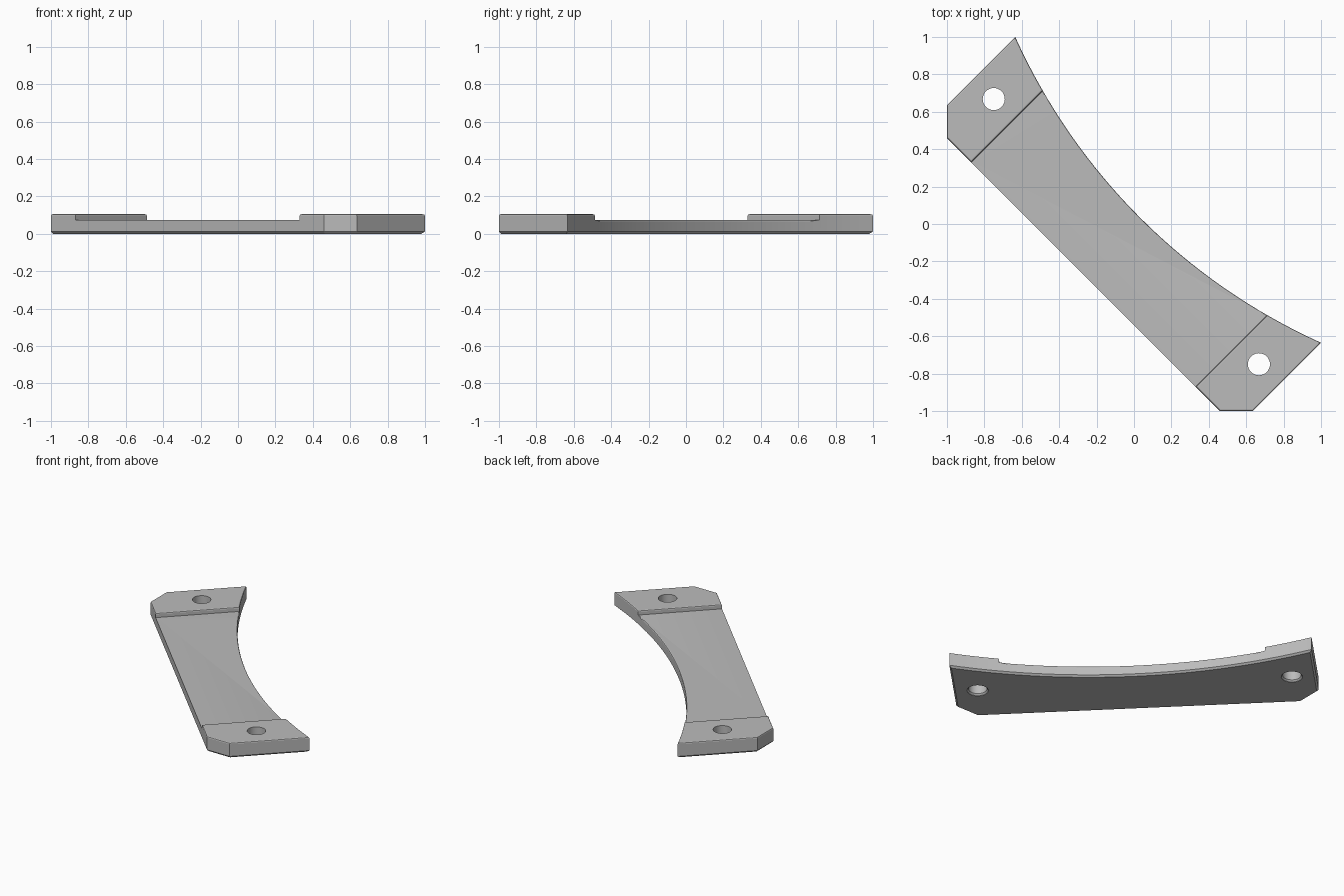
import bpy, bmesh, math
from mathutils import Vector

cube = bpy.data.objects.get("Cube")
if cube:
    bpy.data.objects.remove(cube, do_unlink=True)

HEIGHT, MID = 0.105, 0.075        # raised pads, thinner middle
END, STEP, BACK = 1.156, 0.8485, -0.382
DIP, RADIUS = 0.047, 3.27         # concave edge
R2 = math.sqrt(2)


def place(u, v, z):
    """Bracket axes (u along its length, v across) to the diagonal layout."""
    return Vector(((u + v) / R2, (v - u) / R2, z))


def loft(name, rings):
    """Closed solid from matching rings of (u, v), each at a height."""
    bm = bmesh.new()
    rows = [[bm.verts.new(place(u, v, z)) for u, v in ring] for ring, z in rings]
    for low, high in zip(rows, rows[1:]):
        n = len(low)
        for i in range(n):
            j = (i + 1) % n
            bm.faces.new((low[i], low[j], high[j], high[i]))
    bm.faces.new(rows[0][::-1])
    bm.faces.new(rows[-1])
    bmesh.ops.recalc_face_normals(bm, faces=bm.faces)
    mesh = bpy.data.meshes.new(name)
    bm.to_mesh(mesh)
    bm.free()
    obj = bpy.data.objects.new(name, mesh)
    bpy.context.collection.objects.link(obj)
    return obj


def cut(obj, cutter):
    """Subtract the cutter for good and remove it."""
    cutter.hide_render = True
    mod = obj.modifiers.new("cut", 'BOOLEAN')
    mod.operation, mod.solver, mod.object = 'DIFFERENCE', 'EXACT', cutter
    deps = bpy.context.evaluated_depsgraph_get()
    mesh = bpy.data.meshes.new_from_object(obj.evaluated_get(deps))
    obj.modifiers.clear()
    obj.data = mesh
    bpy.data.objects.remove(cutter, do_unlink=True)


def circle(u, v, r, n=32):
    return [(u + r * math.cos(math.tau * i / n), v + r * math.sin(math.tau * i / n))
            for i in range(n)]


# Plate outline: straight back, clipped corners, concave front arc
arc = []
for i in range(33):
    u = END - 2 * END * i / 32
    arc.append((u, DIP + RADIUS - math.sqrt(RADIUS ** 2 - u ** 2)))
outline = [(-END, -0.258), (-1.032, BACK), (1.032, BACK), (END, -0.258)] + arc
bracket = loft("bracket_plate", [(outline, 0), (outline, HEIGHT)])

# Lowered middle between the two end pads
box = [(-STEP, -1), (STEP, -1), (STEP, 1), (-STEP, 1)]
cut(bracket, loft("middle_cutter", [(box, MID), (box, 0.3)]))

# Eased rims: flat chamfer below, rounded above and along the steps
bm = bmesh.new()
bm.from_mesh(bracket.data)
for size, segments, below in ((0.012, 1, True), (0.008, 2, False)):
    edges = []
    for e in bm.edges:
        a, b = (v.co.z for v in e.verts)
        level = abs(a - b) < 1e-4
        in_range = a < 1e-4 if below else a > MID - 1e-3
        if level and in_range and e.calc_face_angle(0) > 0.8:
            edges.append(e)
    bmesh.ops.bevel(bm, geom=edges, offset=size, segments=segments,
                    profile=0.5, affect='EDGES', clamp_overlap=False)
bmesh.ops.recalc_face_normals(bm, faces=bm.faces)
bm.to_mesh(bracket.data)
bm.free()

# Bolt holes, chamfered underneath
for side in (-1, 1):
    u, v = side * 1.0025, -0.058
    wide, narrow = circle(u, v, 0.068), circle(u, v, 0.059)
    cut(bracket, loft("hole_cutter", [(wide, -0.05), (wide, 0.002),
                                      (narrow, 0.012), (narrow, 0.2)]))

# Single grey finish
grey = bpy.data.materials.new("plain_grey")
grey.use_nodes = True
colour = (0.5, 0.5, 0.5, 1)
grey.diffuse_color = colour
grey.node_tree.nodes["Principled BSDF"].inputs["Base Color"].default_value = colour
bracket.data.materials.clear()
bracket.data.materials.append(grey)

bpy.ops.object.select_all(action='DESELECT')
bracket.select_set(True)
bpy.context.view_layer.objects.active = bracket
bpy.ops.object.shade_smooth_by_angle(angle=math.radians(15))
